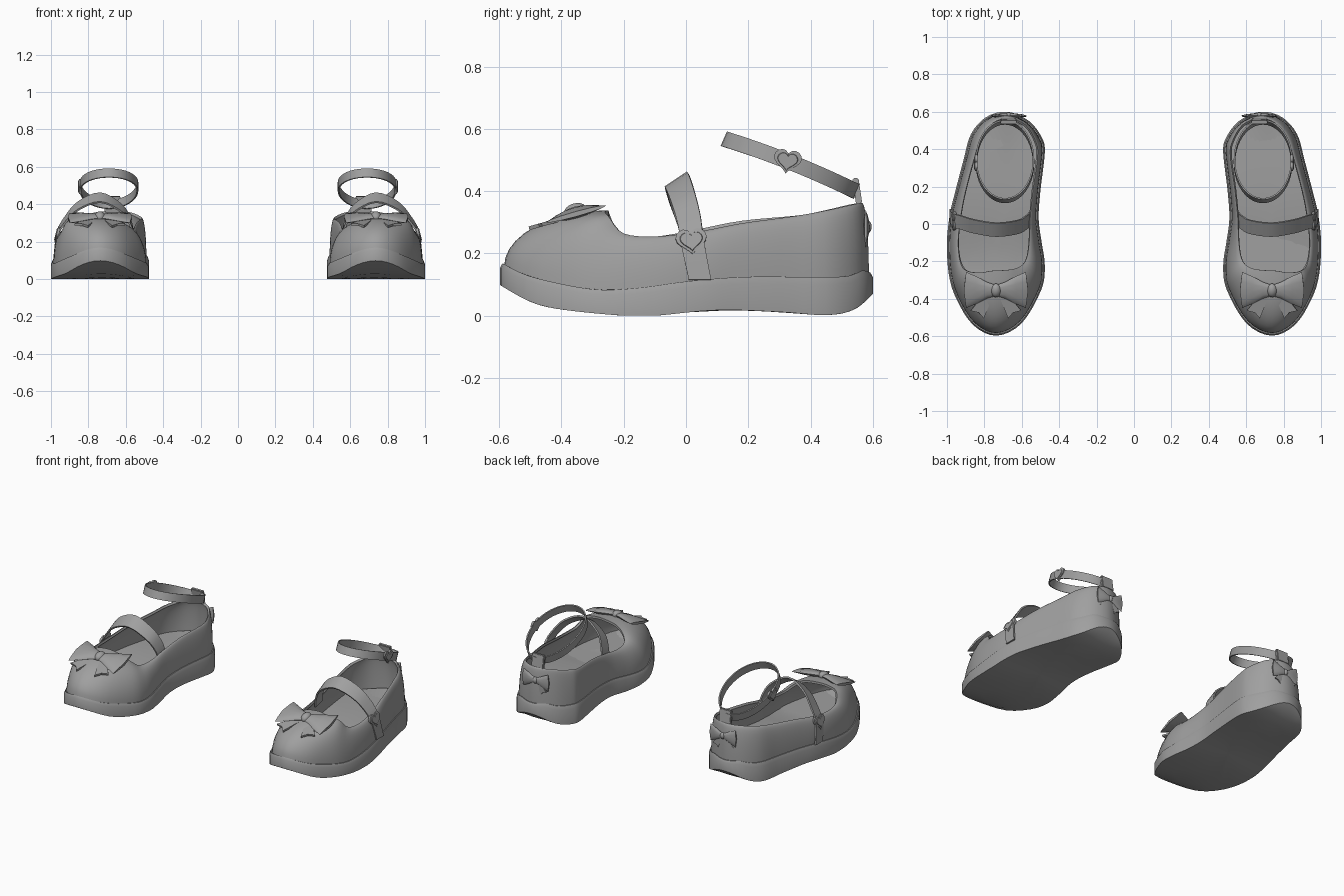
import bpy, bmesh, math
from mathutils import Vector, Matrix

cube = bpy.data.objects.get("Cube")
if cube:
    bpy.data.objects.remove(cube, do_unlink=True)

grey = bpy.data.materials.new("plain grey")
grey.use_nodes = True
COLOR = (0.35, 0.35, 0.35, 1)
grey.diffuse_color = COLOR
grey.node_tree.nodes["Principled BSDF"].inputs["Base Color"].default_value = COLOR


def finish(name, bm, thickness=0, offset=0, angle=35):
    """Turn a bmesh into a part, thicken it and mirror it for the other shoe."""
    me = bpy.data.meshes.new(name)
    bm.to_mesh(me)
    bm.free()
    ob = bpy.data.objects.new(name, me)
    bpy.context.collection.objects.link(ob)
    me.materials.append(grey)
    if thickness:
        mod = ob.modifiers.new("thickness", 'SOLIDIFY')
        mod.thickness, mod.offset = thickness, offset
    ob.modifiers.new("other shoe", 'MIRROR').use_mirror_merge = False
    bpy.ops.object.select_all(action='DESELECT')
    ob.select_set(True)
    bpy.context.view_layer.objects.active = ob
    for mod in list(ob.modifiers):
        bpy.ops.object.modifier_apply(modifier=mod.name)
    bpy.ops.object.shade_smooth_by_angle(angle=math.radians(angle))


def loft(bm, rings, cyclic=True, caps=True):
    """Join rings of points with quads."""
    rows = [[bm.verts.new(p) for p in ring] for ring in rings]
    n = len(rows[0])
    for a, b in zip(rows, rows[1:]):
        for i in range(n if cyclic else n - 1):
            k = (i + 1) % n
            bm.faces.new((a[i], a[k], b[k], b[i]))
    if caps:
        bm.faces.new(rows[0][::-1])
        bm.faces.new(rows[-1])


def spline(keys, steps, cyclic=True):
    """Catmull-Rom through the key points."""
    n, out = len(keys), []
    pick = (lambda i: keys[i % n]) if cyclic else (lambda i: keys[min(max(i, 0), n - 1)])
    for i in range(n if cyclic else n - 1):
        a, b, c, d = (Vector(pick(i + j)) for j in (-1, 0, 1, 2))
        for s in range(steps):
            t = s / steps
            out.append(b + ((c - a) + ((2 * a - 5 * b + 4 * c - d)
                       + (3 * b - a - 3 * c + d) * t) * t) * t / 2)
    if not cyclic:
        out.append(Vector(keys[-1]))
    return out


def height(keys):
    """Smooth height as a function of y."""
    pts = spline(keys, 8, False)

    def f(y):
        for p, q in zip(pts, pts[1:]):
            if y <= q[0]:
                t = max(0, (y - p[0]) / (q[0] - p[0]))
                return max(0, p[1] + (q[1] - p[1]) * t)
        return pts[-1][1]
    return f


def inset(loop, d):
    """Move a closed outline inward."""
    out = []
    for i, p in enumerate(loop):
        t = (loop[(i + 1) % len(loop)] - loop[i - 1]).normalized()
        out.append(p + Vector((-t.y, t.x)) * d)
    return out


def frame(origin, out, up):
    """Matrix with local x sideways, y up and z outward."""
    w = Vector(out).normalized()
    u = Vector(up).cross(w).normalized()
    return Matrix.Translation(origin) @ Matrix((u, w.cross(u), w)).transposed().to_4x4()


# Outline of the sole (x, y) and rim of the opening (x, y, z), toe first
KEYS = [
    (.735, -.597, .755, -.25, .338), (.86, -.54, .83, -.26, .333),
    (.95, -.4, .9, -.248, .318), (.99, -.27, .93, -.2, .264),
    (1, -.1, .94, -.09, .255), (.985, .05, .925, .05, .272),
    (.954, .18, .9, .18, .297), (.912, .34, .855, .35, .32),
    (.872, .48, .82, .46, .34), (.79, .572, .755, .54, .358),
    (.675, .6, .67, .565, .362), (.56, .55, .58, .53, .358),
    (.492, .46, .525, .44, .337), (.477, .38, .515, .36, .322),
    (.5, .18, .54, .18, .305), (.51, .03, .555, .03, .276),
    (.495, -.09, .56, -.09, .255), (.477, -.22, .575, -.185, .256),
    (.495, -.35, .61, -.228, .29), (.6, -.53, .67, -.245, .325)]
samples = spline(KEYS, 4)
outline = [Vector(s[:2]) for s in samples]
rim = [Vector(s[2:]) for s in samples]

bottom = height([(-.6, .1), (-.5, .045), (-.4, .02), (-.2, 0), (-.1, 0),
                 (.1, .018), (.3, .012), (.45, .002), (.54, .02), (.6, .07)])
top = height([(-.6, .17), (-.5, .125), (-.3, .085), (-.15, .09), (0, .11),
              (.2, .125), (.5, .125), (.57, .145), (.6, .138)])


def shrunk(scale, z, lift=0, loop=outline):
    mid = Vector((.72, 0))
    pts = [mid + (p - mid) * scale for p in loop]
    return [(p.x, p.y, z(p.y) + lift) for p in pts]


# Sole: curved underside, side wall with a soft lip, flat top
bm = bmesh.new()
lip = inset(outline, .008)
rings = [shrunk(s, bottom) for s in (.02, .25, .5, .75, .9, .98, 1)]
rings.append([(p.x, p.y, bottom(p.y) * .2 + top(p.y) * .8) for p in outline])
rings.append([(p.x, p.y, top(q.y)) for p, q in zip(lip, outline)])
rings += [shrunk(s, top, 0, lip) for s in (.94, .75, .5, .25, .02)]
loft(bm, rings)
finish("sole", bm)

# Insole
bm = bmesh.new()
loft(bm, [shrunk(s, top, .018) for s in (.93, .7, .45, .2, .02)])
finish("insole", bm)

# Upper: walls curling from the sole up to the rim
bm = bmesh.new()
rings = []
foot = inset(outline, .013)
for k in range(11):
    a = math.pi / 2 * k / 10
    ring = []
    for o, f, r in zip(outline, foot, rim):
        xy = f.lerp(r.xy, 1 - math.cos(a))
        z0 = top(o.y) - .01
        ring.append((xy.x, xy.y, z0 + (r.z - z0) * math.sin(a)))
    rings.append(ring)
loft(bm, rings, caps=False)
finish("upper", bm, .014, -1, 50)


def ribbon(name, centres, halves, closed, thickness):
    bm = bmesh.new()
    loft(bm, [[c - h for c, h in zip(centres, halves)],
              [c + h for c, h in zip(centres, halves)]], closed, False)
    finish(name, bm, thickness)


# Instep strap, from the outer sole edge over to the inside of the inner rim
path = spline([(.982, .045, .115), (.965, .02, .24), (.928, .01, .31), (.855, -.012, .39),
               (.735, -.03, .435), (.62, -.015, .375), (.575, .01, .3), (.56, .025, .23)], 4, False)
ribbon("instep_strap", path,
       [Vector((0, .036, .024 * max(0, (p.z - .115) / .32))) for p in path], False, .01)

# Ankle strap: tilted oval ring
path = []
for i in range(40):
    a = math.tau * i / 40
    d = .21 + .21 * math.sin(a)
    path.append(Vector((.69 + .153 * math.cos(a), .125 + d, .567 - .307 * d - .217 * d * d)))
ribbon("ankle_strap", path, [Vector((0, .01, .023))] * len(path), True, .008)

# Tab holding the ankle strap to the heel
bm = bmesh.new()
bmesh.ops.create_cube(bm, size=1, matrix=frame((.67, .55, .4), (0, 1, .15), (0, 0, 1))
                      @ Matrix.Diagonal((.085, .085, .02, 1)))
bmesh.ops.bevel(bm, geom=bm.edges[:], offset=.004, segments=2, affect='EDGES')
finish("heel_tab", bm)


def heart(name, mat, size):
    """Heart plate with a raised centre."""
    bm = bmesh.new()
    shape = []
    for i in range(28):
        t = -math.tau * i / 28
        shape.append((math.sin(t) ** 3, (13 * math.cos(t) - 4 * math.cos(2 * t)
                      - 2 * math.cos(3 * t) - math.cos(4 * t)) / 16 + .15))
    levels = ((1, -.008), (1, .005), (.74, .006), (.7, .01))
    loft(bm, [[mat @ Vector((x * s * size, y * s * size, w)) for x, y in shape] for s, w in levels])
    bmesh.ops.recalc_face_normals(bm, faces=bm.faces)
    finish(name, bm)


heart("instep_heart", frame((.967, .018, .235), (1, 0, .25), (0, -.1, 1)), .05)
heart("ankle_heart", frame((.846, .325, .493), (1, 0, 0), (0, .15, 1)), .045)


def bow(name, mat, size):
    """Two flared wings, two notched tails and a round knot."""
    bm = bmesh.new()
    mat = mat @ Matrix.Scale(size, 4)
    for side in (-1, 1):
        rings = []
        for u, half, thick in ((0, .03, .012), (.05, .045, .018), (.11, .075, .018), (.172, .1, .008)):
            ring = []
            for i in range(12):
                a = math.tau * i / 12
                bend = .012 * abs(math.cos(a))
                ring.append(mat @ Vector((side * (u - bend * u / .17), half * math.cos(a),
                                          thick * math.sin(a) - u * .05)))
            rings.append(ring)
        loft(bm, rings)
        tail = ((0, .01), (.045, 0), (.135, -.115), (.092, -.125), (.065, -.158))
        loft(bm, [[mat @ Vector((side * x, y, w)) for x, y in tail] for w in (-.018, -.006)])
    bmesh.ops.create_uvsphere(bm, u_segments=16, v_segments=10, radius=1,
                              matrix=mat @ Matrix.Diagonal((.028, .038, .026, 1)))
    bmesh.ops.recalc_face_normals(bm, faces=bm.faces)
    finish(name, bm)


bow("toe_bow", frame((.738, -.355, .335), (0, -.28, 1), (0, 1, .28)), 1)
bow("heel_bow", frame((.67, .582, .285), (0, 1, 0), (0, 0, 1)), .55)
